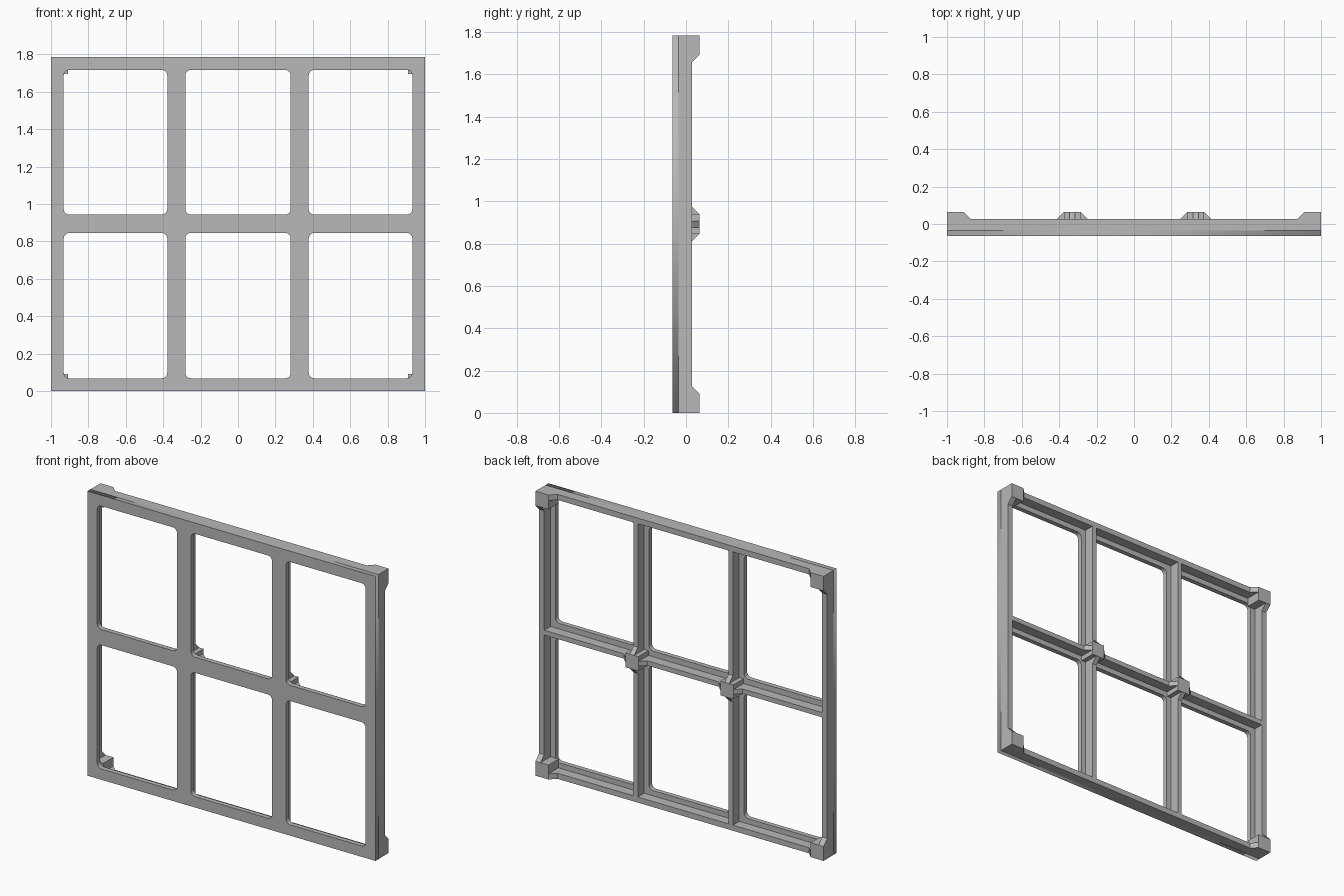
import bpy
import bmesh
import math
from mathutils import Matrix, Vector

cube = bpy.data.objects.get("Cube")
if cube:
    bpy.data.objects.remove(cube, do_unlink=True)

HEIGHT = 1.785
MID = HEIGHT / 2
FRONT, FLANGE, RIB, TOP = -0.065, -0.035, 0.028, 0.065   # depth levels
RIM = 0.035      # outer wall thickness
WEB = 0.03       # inner rib thickness
PAD = 0.09       # mounting pad size
SLOPE = TOP - RIB
CROSS = 0.33     # upright positions

grey = bpy.data.materials.new("light grey")
grey.use_nodes = True
colour = (0.48, 0.48, 0.48, 1)
grey.diffuse_color = colour
grey.node_tree.nodes["Principled BSDF"].inputs["Base Color"].default_value = colour


def add(name, mesh):
    mesh.materials.clear()
    mesh.materials.append(grey)
    obj = bpy.data.objects.new(name, mesh)
    bpy.context.collection.objects.link(obj)
    return obj


def box(name, x, y, z):
    """Box from three (low, high) ranges."""
    bm = bmesh.new()
    bmesh.ops.create_cube(bm, size=1)
    for v in bm.verts:
        v.co = Vector([sum(r) / 2 + c * (r[1] - r[0]) for r, c in zip((x, y, z), v.co)])
    mesh = bpy.data.meshes.new(name)
    bm.to_mesh(mesh)
    bm.free()
    return add(name, mesh)


def gusset(name, profile, side, upright):
    """Extrude a (position, depth) profile across the side range."""
    bm = bmesh.new()

    def place(p, s):
        return (s, p[1], p[0]) if upright else (p[0], p[1], s)

    face = bm.faces.new([bm.verts.new(place(p, side[0])) for p in profile])
    new = bmesh.ops.extrude_face_region(bm, geom=[face])["geom"]
    shift = Vector(place((0, 0), side[1] - side[0]))
    bmesh.ops.translate(bm, verts=[g for g in new if isinstance(g, bmesh.types.BMVert)], vec=shift)
    bmesh.ops.recalc_face_normals(bm, faces=bm.faces)
    mesh = bpy.data.meshes.new(name)
    bm.to_mesh(mesh)
    bm.free()
    return add(name, mesh)


def rounded(x0, x1, z0, z1, r, steps=6):
    """Outline of a rectangle with rounded corners."""
    points = []
    for i, (cx, cz) in enumerate([(x1 - r, z1 - r), (x0 + r, z1 - r), (x0 + r, z0 + r), (x1 - r, z0 + r)]):
        for k in range(steps + 1):
            a = math.radians(90) * (i + k / steps)
            points.append((cx + r * math.cos(a), cz + r * math.sin(a)))
    return points


# Front plate with six rounded openings
curve = bpy.data.curves.new("front_plate_outline", "CURVE")
curve.dimensions = "2D"
curve.fill_mode = "BOTH"
curve.extrude = (FLANGE - FRONT) / 2
outlines = [[(-1, 0), (1, 0), (1, HEIGHT), (-1, HEIGHT)]]
for x0, x1 in [(-0.932, -0.378), (-0.282, 0.282), (0.378, 0.932)]:
    for z0, z1 in [(0.068, 0.845), (0.943, HEIGHT - 0.068)]:
        outlines.append(rounded(x0, x1, z0, z1, 0.03))
for outline in outlines:
    spline = curve.splines.new("POLY")
    spline.points.add(len(outline) - 1)
    spline.use_cyclic_u = True
    for point, (x, z) in zip(spline.points, outline):
        point.co = (x, z, 0, 1)
source = bpy.data.objects.new("front_plate_outline", curve)
plate = bpy.data.meshes.new_from_object(source)
bpy.data.objects.remove(source)
plate.transform(Matrix.Translation((0, (FRONT + FLANGE) / 2, 0)) @ Matrix.Rotation(math.pi / 2, 4, "X"))
add("front_plate", plate)

# Outer walls behind the plate
depth = (FLANGE, RIB)
box("right_wall", (-1, RIM - 1), depth, (0, HEIGHT))
box("left_wall", (1 - RIM, 1), depth, (0, HEIGHT))
box("bottom_wall", (RIM - 1, 1 - RIM), depth, (0, RIM))
box("top_wall", (RIM - 1, 1 - RIM), depth, (HEIGHT - RIM, HEIGHT))

# Inner ribs
box("cross_rib", (RIM - 1, 1 - RIM), depth, (MID - WEB / 2, MID + WEB / 2))
for label, x in (("right", -CROSS), ("left", CROSS)):
    box(label + "_upright_rib", (x - WEB / 2, x + WEB / 2), depth, (RIM, HEIGHT - RIM))

# Pads on the rib crossings, with sloped gussets along both ribs
for label, x in (("right", -CROSS), ("left", CROSS)):
    h, w = PAD / 2, WEB / 2
    box(label + "_crossing_pad", (x - h, x + h), (FLANGE, TOP), (MID - h, MID + h))
    for centre, across, upright in ((x, MID, False), (MID, x, True)):
        profile = [(centre - h - SLOPE, RIB), (centre - h, TOP), (centre + h, TOP), (centre + h + SLOPE, RIB)]
        name = label + ("_upright_gusset" if upright else "_cross_gusset")
        gusset(name, profile, (across - w, across + w), upright)

# Corner pads, with sloped gussets along the walls
for xname, xe, sx in (("right", -1, 1), ("left", 1, -1)):
    for zname, ze, sz in (("bottom", 0, 1), ("top", HEIGHT, -1)):
        label = zname + "_" + xname
        xs = sorted((xe, xe + sx * PAD))
        zs = sorted((ze, ze + sz * PAD))
        box(label + "_corner_pad", xs, (FLANGE, TOP), zs)
        for start, s, edge, t, upright in ((xe, sx, ze, sz, False), (ze, sz, xe, sx, True)):
            profile = [(start, RIB), (start, TOP), (start + s * PAD, TOP), (start + s * (PAD + SLOPE), RIB)]
            name = label + ("_upright_gusset" if upright else "_cross_gusset")
            gusset(name, profile, sorted((edge, edge + t * RIM)), upright)
